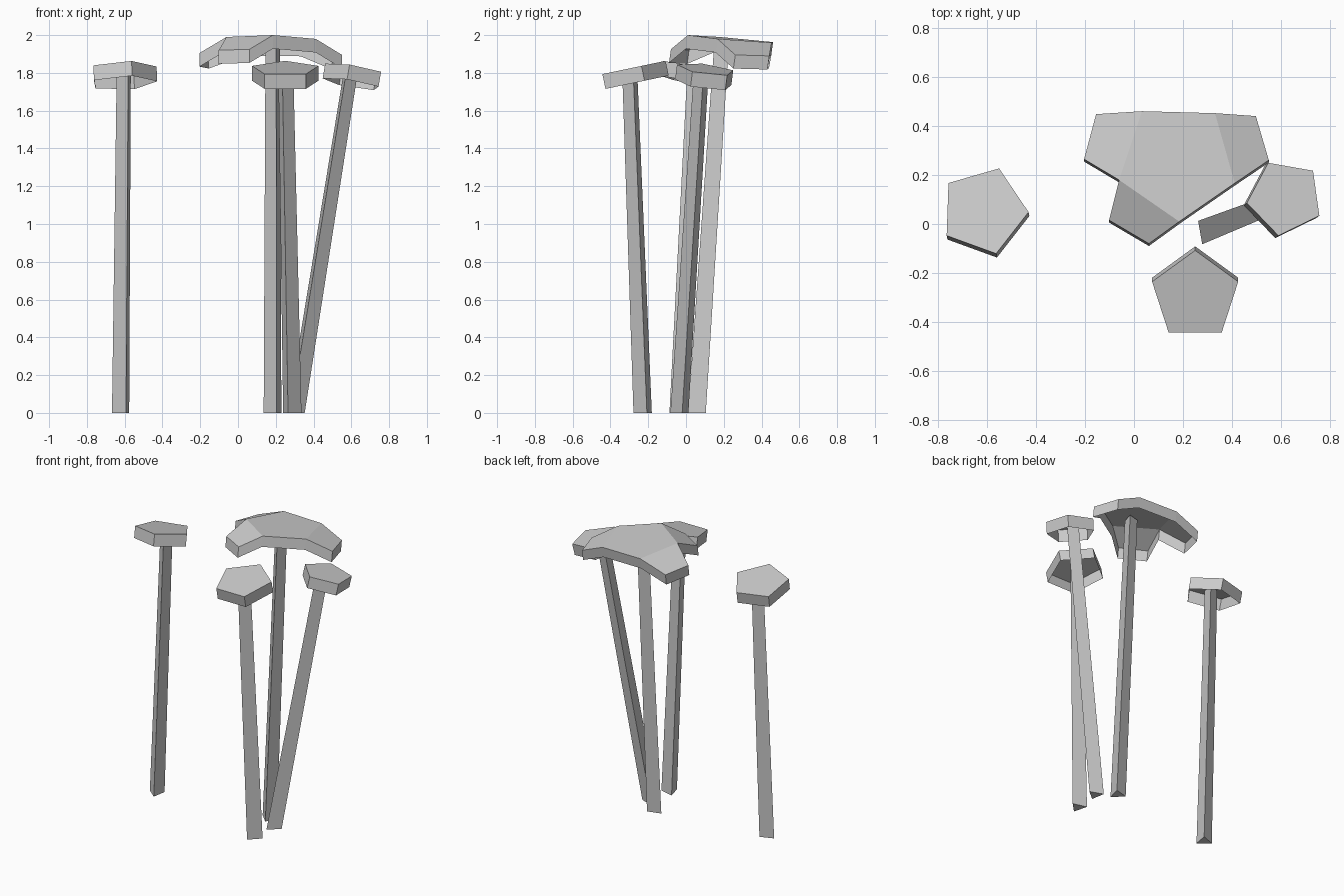
import bpy, math
from mathutils import Vector

if "Cube" in bpy.data.objects:
    bpy.data.objects.remove(bpy.data.objects["Cube"])


def make_object(name, verts, faces):
    mesh = bpy.data.meshes.new(name)
    mesh.from_pydata(verts, [], faces)
    mesh.update()
    obj = bpy.data.objects.new(name, mesh)
    bpy.context.collection.objects.link(obj)
    return obj


# Hollow shell: top faces plus a wall dropped from the rim
def shell(name, rim, tops, drop):
    n = len(rim)
    verts = [Vector(p) for p in rim] + [Vector(p) + Vector(drop) for p in rim]
    walls = [(i, i + n, (i + 1) % n + n, (i + 1) % n) for i in range(n)]
    return make_object(name, verts, tops + walls)


# Tilted five-sided cap
def small_cap(name, centre, radius, start, lean, height=0.08, slope=0.21):
    c = Vector(centre)
    d = Vector(lean).normalized()
    rim = []
    for i in range(5):
        a = math.radians(start + 72 * i)
        x, y = radius * math.cos(a), radius * math.sin(a)
        rim.append(c + Vector((x, y, -slope * (d.x * x + d.y * y))))
    normal = Vector((d.x * slope, d.y * slope, 1)).normalized()
    return shell(name, rim, [tuple(range(5))], -height * normal)


# Leaning, slightly tapered three-sided stem
def stem(name, base, top, start, radius=0.056, taper=0.82):
    verts = []
    for p, r in ((Vector(base), radius), (Vector(top), radius * taper)):
        for i in range(3):
            a = math.radians(start + 120 * i)
            verts.append(p + Vector((r * math.cos(a), r * math.sin(a), 0)))
    faces = [(2, 1, 0), (3, 4, 5)]
    faces += [(i, (i + 1) % 3, (i + 1) % 3 + 3, i + 3) for i in range(3)]
    return make_object(name, verts, faces)


# Stems
stem("left_stem", (-0.612, -0.035, 0), (-0.597, 0.05, 1.81), 50)
stem("front_stem", (0.280, -0.222, 0), (0.247, -0.292, 1.81), 15, 0.058)
stem("right_stem", (0.298, -0.030, 0), (0.590, 0.085, 1.81), 10)
stem("main_stem", (0.190, 0.065, 0), (0.190, 0.195, 1.97), 45)

# Small caps
small_cap("left_cap", (-0.614, 0.055, 1.825), 0.183, -2, (-0.2, 1, 0))
small_cap("front_cap", (0.250, -0.293, 1.825), 0.185, 90, (0, -1, 0))
small_cap("right_cap", (0.618, 0.108, 1.82), 0.158, 116, (0.8, 0.6, 0))

# Main cap: a central pentagon with three drooping flaps
rim = [
    (0.185, 0.010, 2.00), (0.412, 0.167, 1.98),
    (0.551, 0.261, 1.895), (0.498, 0.441, 1.89),
    (0.331, 0.453, 1.96), (0.033, 0.461, 1.963),
    (-0.155, 0.449, 1.895), (-0.204, 0.265, 1.905),
    (-0.061, 0.180, 1.99),
    (-0.102, 0.016, 1.92), (0.061, -0.080, 1.925),
]
tops = [(0, 1, 4, 5, 8), (1, 2, 3, 4), (5, 6, 7, 8), (8, 9, 10, 0)]
shell("main_cap", rim, tops, (0, -0.010, -0.072))
